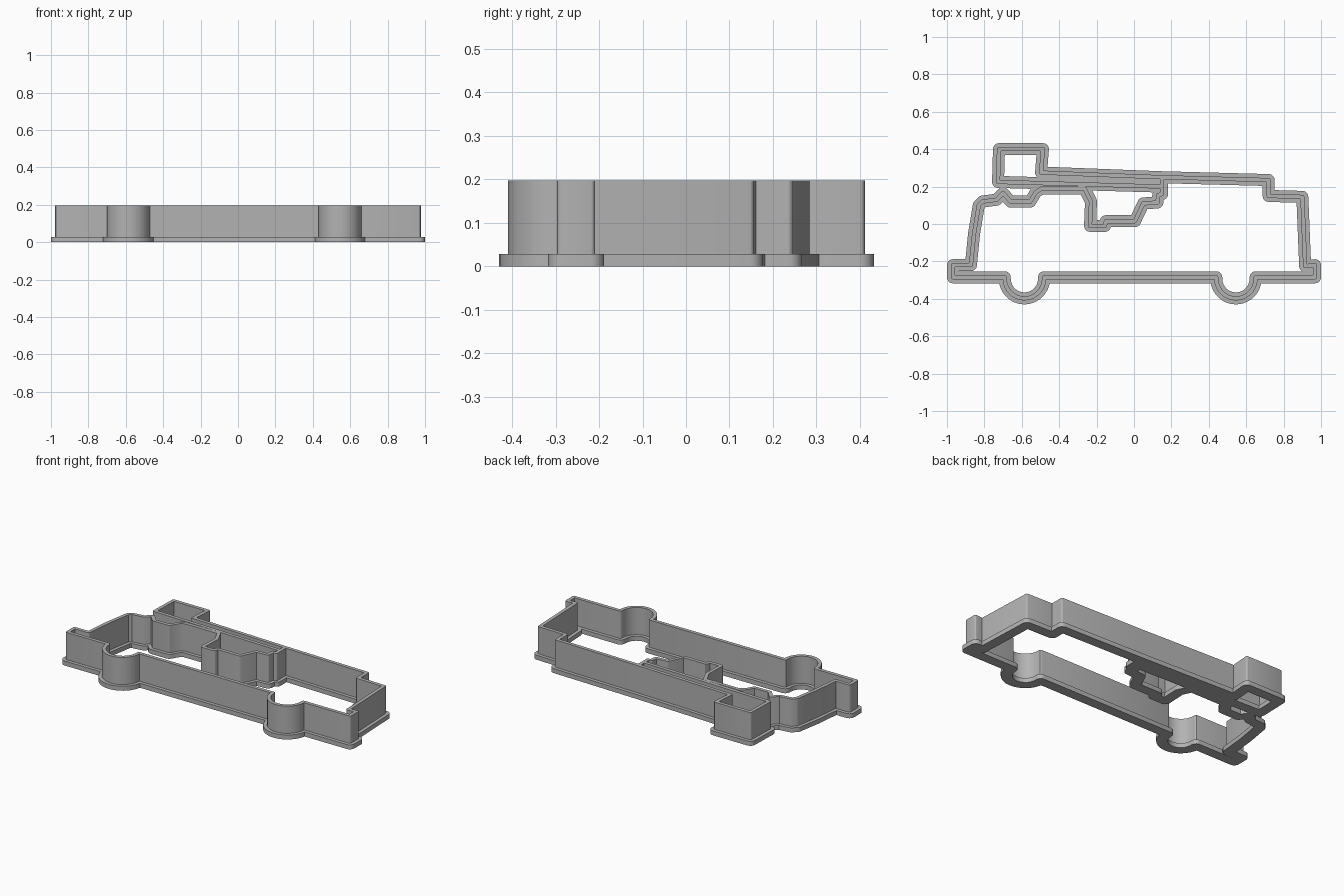
import bpy, bmesh
from math import pi, cos, sin, atan2
from mathutils import Vector
from mathutils.geometry import delaunay_2d_cdt

default = bpy.data.objects.get("Cube")
if default:
    bpy.data.objects.remove(default)

# One grey plastic for the whole cutter
plastic = bpy.data.materials.new("grey_plastic")
plastic.use_nodes = True
grey = (0.45, 0.45, 0.45, 1)
plastic.diffuse_color = grey
plastic.node_tree.nodes["Principled BSDF"].inputs["Base Color"].default_value = grey


def wheel_arc(centre_x, radius=0.105, steps=14):
    """Half circle hanging below the sill, running from +x to -x."""
    return [(centre_x + radius * cos(pi * i / steps), -0.293 - radius * sin(pi * i / steps))
            for i in range(steps + 1)]


def capsule(a, b, half_width, steps):
    """Rounded strip around one path segment, counter-clockwise."""
    heading = atan2(b.y - a.y, b.x - a.x)
    points = []
    for end, start in ((b, heading - pi / 2), (a, heading + pi / 2)):
        for i in range(steps + 1):
            angle = start + pi * i / steps
            points.append(end + half_width * Vector((cos(angle), sin(angle))))
    return points


def band(name, paths, half_width, bottom, top, steps):
    """Merge the strips along all closed paths into one flat region and extrude it."""
    points, polygons = [], []
    for path in paths:
        corners = [Vector(p) for p in path]
        for a, b in zip(corners, corners[1:] + corners[:1]):
            strip = capsule(a, b, half_width, steps)
            polygons.append(list(range(len(points), len(points) + len(strip))))
            points += strip
    verts, _, faces, _, _, sources = delaunay_2d_cdt(points, [], polygons, 0, 1e-5)

    bm = bmesh.new()
    bm_verts = [bm.verts.new((v.x, v.y, bottom)) for v in verts]
    for face, source in zip(faces, sources):
        if source:
            bm.faces.new([bm_verts[i] for i in face])
    bmesh.ops.delete(bm, geom=[v for v in bm.verts if not v.link_faces], context='VERTS')
    raised = bmesh.ops.extrude_face_region(bm, geom=bm.faces[:], use_keep_orig=True)
    lifted = [g for g in raised["geom"] if isinstance(g, bmesh.types.BMVert)]
    bmesh.ops.translate(bm, verts=lifted, vec=(0, 0, top - bottom))
    bmesh.ops.recalc_face_normals(bm, faces=bm.faces[:])

    mesh = bpy.data.meshes.new(name)
    bm.to_mesh(mesh)
    bm.free()
    mesh.materials.append(plastic)
    obj = bpy.data.objects.new(name, mesh)
    bpy.context.collection.objects.link(obj)
    bpy.ops.object.select_all(action='DESELECT')
    obj.select_set(True)
    bpy.context.view_layer.objects.active = obj
    bpy.ops.object.shade_smooth_by_angle(angle=pi / 6)
    return obj


# Vehicle outline: front bumper, hood, lamp dip, inner figure, roof, rear, wheels
front_and_hood = [
    (-.968, -.285), (-.968, -.22), (-.872, -.22), (-.855, -.05), (-.83, .1),
    (-.81, .12), (-.735, .13), (-.7, .165), (-.66, .12), (-.555, .12),
    (-.525, .17), (-.495, .19),
]
inner_figure = [
    (-.265, .19), (-.23, .12), (-.235, -.01), (-.155, -.01), (-.15, .015),
    (.005, .015), (.05, .11), (.125, .115), (.13, .155), (.15, .16), (.15, .2),
]
roof_and_rear = [
    (.15, .25), (.72, .235), (.72, .15), (.9, .145), (.915, -.225),
    (.968, -.22), (.968, -.285),
]
sill = [(.44, -.285), (-.481, -.285)]
wheels = wheel_arc(.545) + sill + wheel_arc(-.586) + [(-.691, -.285)]
body = front_and_hood + inner_figure + roof_and_rear + [(.65, -.285)] + wheels

# Roof box with the narrow roof strip behind it
roof_box = [(-.722, .4), (-.487, .4), (-.497, .275), (.15, .25), (.15, .2), (-.727, .225)]

band("base_flange", [body, roof_box], .032, 0, .028, 10)
band("cutting_wall", [body, roof_box], .011, .028, .197, 6)
